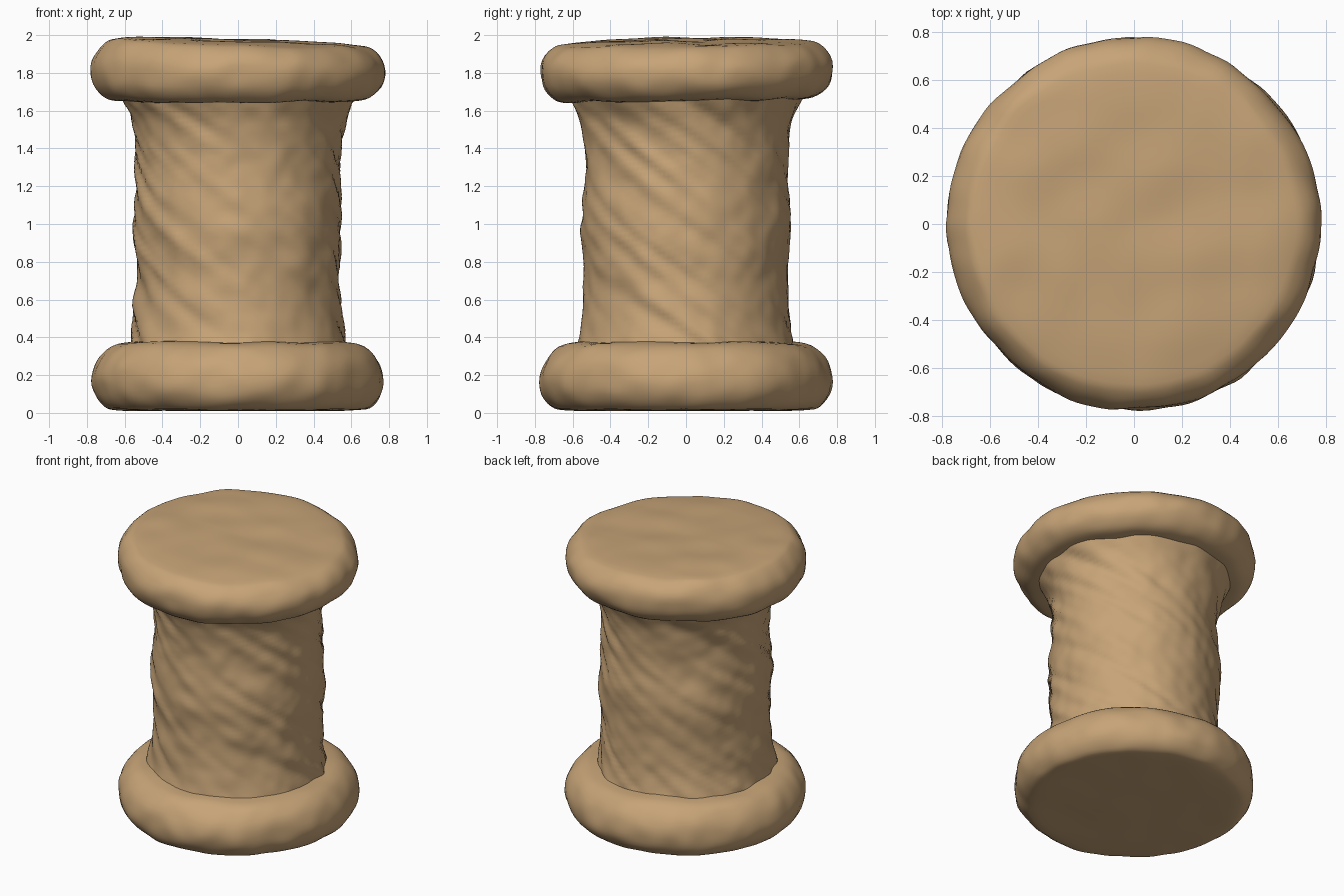
import bpy, bmesh, math
from mathutils import Vector, noise

cube = bpy.data.objects.get("Cube")
if cube:
    bpy.data.objects.remove(cube, do_unlink=True)

# Single clay colour
clay = bpy.data.materials.new("tan clay")
clay.use_nodes = True
tan = (0.57, 0.37, 0.185, 1)
clay.diffuse_color = tan
bsdf = clay.node_tree.nodes["Principled BSDF"]
bsdf.inputs["Base Color"].default_value = tan
bsdf.inputs["Roughness"].default_value = 0.8

SEGMENTS = 144


def smooth_profile(points, step=0.025):
    """Catmull-Rom resampling of (radius, height) points."""
    p = [Vector(q) for q in points]
    p = [p[0]] + p + [p[-1]]
    out = []
    for a, b, c, d in zip(p, p[1:], p[2:], p[3:]):
        count = max(2, round((c - b).length / step))
        for i in range(count):
            t = i / count
            out.append(0.5 * (2 * b + (c - a) * t + (2 * a - 5 * b + 4 * c - d) * t ** 2
                              + (3 * b - a - 3 * c + d) * t ** 3))
    return out + [p[-1]]


def lathe(name, points, sculpt):
    """Revolve a profile, then push every point with the sculpt rule."""
    bm = bmesh.new()
    rings = []
    for r, z in smooth_profile(points):
        if r < 0.001:
            rings.append([bm.verts.new((0, 0, z))] * SEGMENTS)
        else:
            angles = [math.tau * i / SEGMENTS for i in range(SEGMENTS)]
            rings.append([bm.verts.new((r * math.cos(a), r * math.sin(a), z)) for a in angles])
    for low, high in zip(rings, rings[1:]):
        for i in range(SEGMENTS):
            j = (i + 1) % SEGMENTS
            corners = dict.fromkeys((low[i], low[j], high[j], high[i]))
            bm.faces.new(list(corners))
    for v in bm.verts:
        v.co = sculpt(v.co.copy())
        v.co.z = min(max(v.co.z, 0), 2)
    mesh = bpy.data.meshes.new(name)
    bm.to_mesh(mesh)
    bm.free()
    mesh.materials.append(clay)
    mesh.shade_smooth()
    obj = bpy.data.objects.new(name, mesh)
    bpy.context.collection.objects.link(obj)
    return obj


def rim_sculpt(co):
    """Soft hand-pressed lumps, with a gently sloping top face."""
    outward = Vector((co.x, co.y, 0)).normalized()
    edge = min(1, co.xy.length / 0.7) ** 4
    lump = 0.012 * noise.noise(co * 3.5) + 0.010 * noise.noise(co * Vector((8, 8, 8)).x)
    new = co + outward * lump * edge
    new.z += 0.012 * noise.noise(co * 4 + Vector((5, 2, 0))) * (0.4 if co.z < 0.1 else 1)
    if co.z > 1.6:
        top = min(1, max(0, (co.z - 1.75) / 0.2))
        new.z += top * (0.012 * co.y - 0.03 * co.x) + (1 - top) * 0.018 * co.y
    return new


def shaft_sculpt(co):
    """Twisted drag marks, strongest on the two sides."""
    angle = math.atan2(co.y, co.x)
    outward = Vector((math.cos(angle), math.sin(angle), 0))
    twist = angle + 2.6 * co.z
    streak = noise.noise(Vector((4.5 * math.cos(twist), 4.5 * math.sin(twist), 2.2 * co.z)))
    strength = 0.008 + 0.014 * abs(math.cos(angle))
    return co + outward * (strength * streak + 0.012 * noise.noise(co * 4.5)
                           + 0.006 * noise.noise(co * 11))


lathe("bottom_rim", [(0, 0.012), (0.4, 0.012), (0.64, 0.015), (0.71, 0.035), (0.757, 0.095),
                     (0.772, 0.17), (0.755, 0.25), (0.71, 0.32), (0.64, 0.365), (0.5, 0.378)],
      rim_sculpt)
lathe("shaft", [(0.575, 0.355), (0.55, 0.5), (0.54, 0.7), (0.55, 1.0), (0.538, 1.25),
                (0.54, 1.42), (0.56, 1.55), (0.595, 1.63), (0.62, 1.68)], shaft_sculpt)
lathe("top_rim", [(0.5, 1.655), (0.63, 1.655), (0.70, 1.672), (0.752, 1.725), (0.772, 1.79),
                  (0.77, 1.85), (0.745, 1.9), (0.70, 1.943), (0.63, 1.962), (0.4, 1.975),
                  (0, 1.972)], rim_sculpt)
